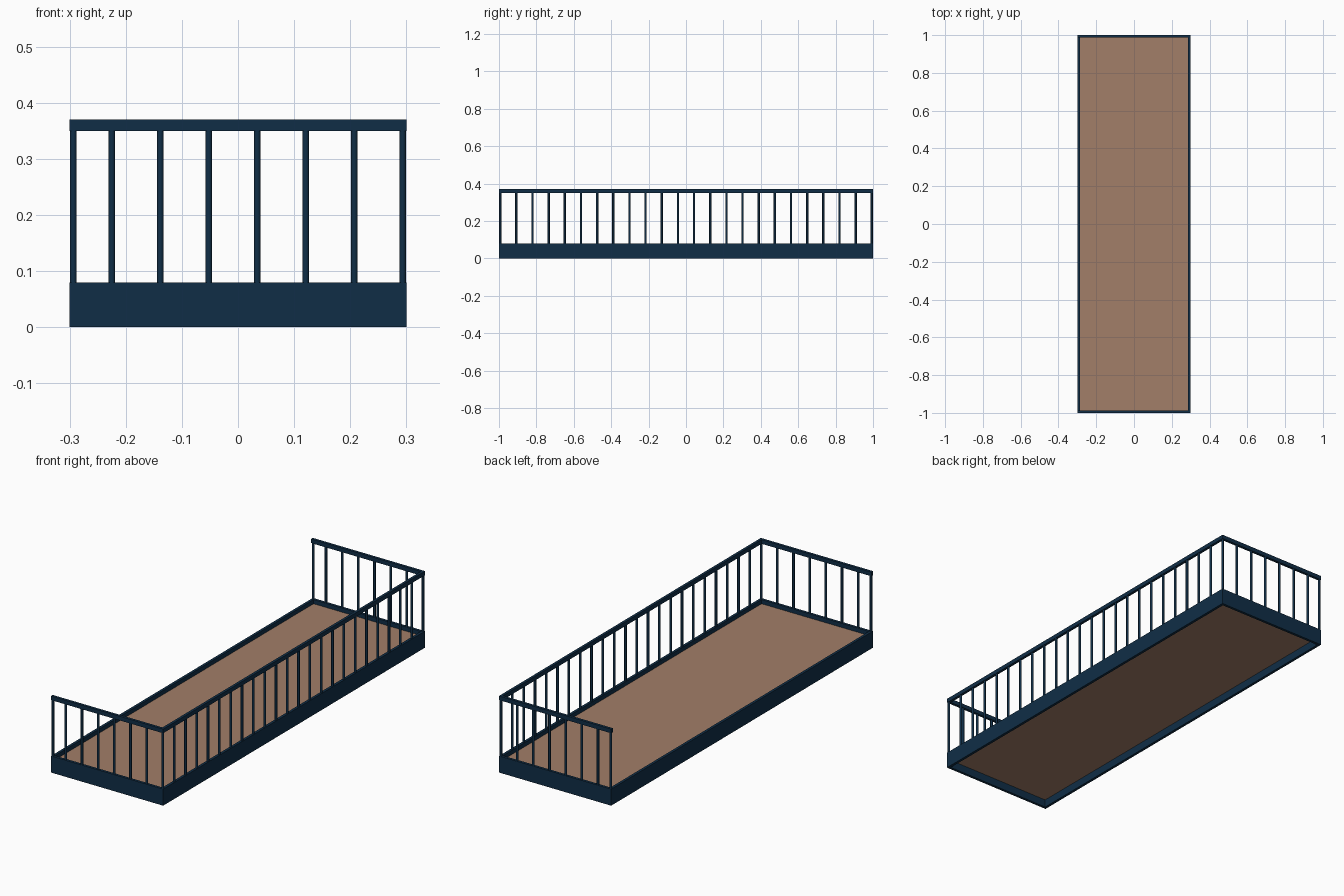
import bpy, bmesh
from mathutils import Matrix, Vector

if "Cube" in bpy.data.objects:
    bpy.data.objects.remove(bpy.data.objects["Cube"])

HX, HY = 0.30, 1.0        # half width and half length
T = 0.013                 # rim and handrail thickness
RIM_Z, RAIL_Z, TOP_Z = 0.08, 0.35, 0.37


def material(name, rgb):
    m = bpy.data.materials.new(name)
    m.diffuse_color = (*rgb, 1)
    m.use_nodes = True
    m.node_tree.nodes["Principled BSDF"].inputs["Base Color"].default_value = m.diffuse_color
    return m


navy = material("navy_paint", (0.005, 0.027, 0.062))
tan = material("tan_floor", (0.36, 0.21, 0.14))


def finish(name, bm, mat):
    mesh = bpy.data.meshes.new(name)
    bm.to_mesh(mesh)
    bm.free()
    mesh.materials.append(mat)
    ob = bpy.data.objects.new(name, mesh)
    bpy.context.collection.objects.link(ob)
    return ob


def box(name, lo, hi, mat):
    lo, hi = Vector(lo), Vector(hi)
    bm = bmesh.new()
    bmesh.ops.create_cube(bm, size=1, matrix=Matrix.Translation((lo + hi) / 2)
                          @ Matrix.Diagonal((*(hi - lo), 1)))
    return finish(name, bm, mat)


def balusters(name, points):
    bm = bmesh.new()
    h = RAIL_Z - RIM_Z
    for x, y in points:
        bmesh.ops.create_cone(bm, cap_ends=True, segments=8, radius1=0.006, radius2=0.006,
                              depth=h, matrix=Matrix.Translation((x, y, RIM_Z + h / 2)))
    ob = finish(name, bm, navy)
    ob.data.shade_smooth()
    ob.data.set_sharp_from_angle(angle=0.9)


# floor panel, recessed above and below inside the rim
box("floor_panel", (-HX + T, -HY + T, 0.038), (HX - T, HY - T, 0.06), tan)

# long rims; the left side has no railing
for name, s in (("left", -1), ("right", 1)):
    a, b = sorted((s * HX, s * (HX - T)))
    box(name + "_rim", (a, -HY + T, 0), (b, HY - T, RIM_Z), navy)
box("right_handrail", (HX - T, -HY + T, RAIL_Z), (HX, HY - T, TOP_Z), navy)

# evenly spaced bars, starting from the right corners
cx, cy = HX - T / 2, HY - T / 2
step = 2 * cy / 23
balusters("right_balusters", [(cx, -cy + i * step) for i in range(24)])

# front and back ends: rim, handrail, bars and a closing bar on the left
for name, s in (("front", -1), ("back", 1)):
    a, b = sorted((s * HY, s * (HY - T)))
    box(name + "_rim", (-HX, a, 0), (HX, b, RIM_Z), navy)
    box(name + "_handrail", (-HX, a, RAIL_Z), (HX, b, TOP_Z), navy)
    xs = [cx - i * step for i in range(1, 7)] + [-cx]
    balusters(name + "_balusters", [(x, s * cy) for x in xs])
